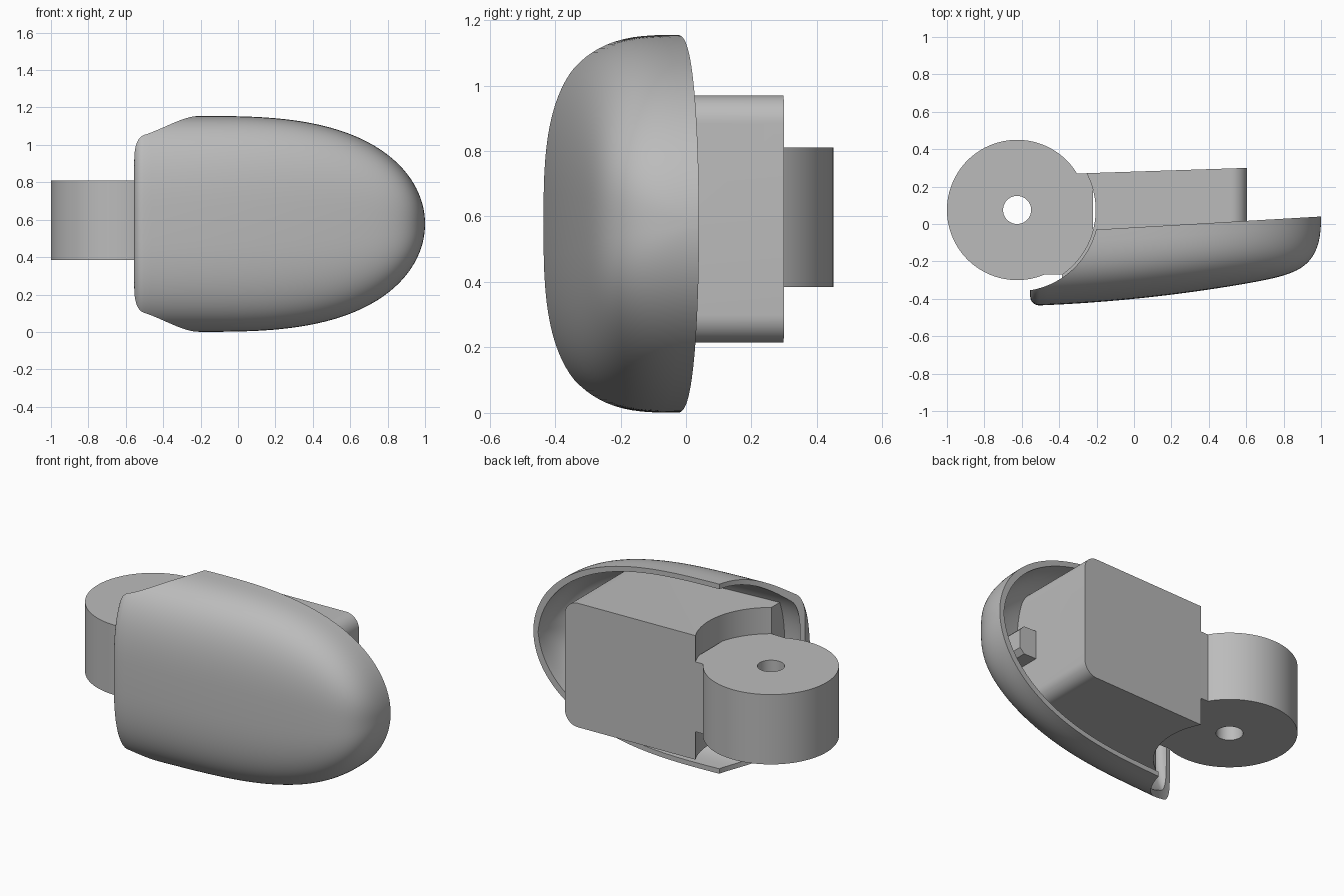
import bpy, bmesh, math
from mathutils import Vector

cube = bpy.data.objects.get("Cube")
if cube:
    bpy.data.objects.remove(cube, do_unlink=True)

grey = bpy.data.materials.new("mid grey")
grey.use_nodes = True
grey.diffuse_color = (0.5, 0.5, 0.5, 1)
grey.node_tree.nodes["Principled BSDF"].inputs["Base Color"].default_value = (0.5, 0.5, 0.5, 1)

MID = 0.5775            # height of the plane of symmetry
PIVOT = (-0.625, 0.075)  # hinge axis
LEFT = -0.555           # hinge end of the shell


def finish(name, bm):
    bmesh.ops.recalc_face_normals(bm, faces=bm.faces)
    mesh = bpy.data.meshes.new(name)
    bm.to_mesh(mesh)
    bm.free()
    mesh.materials.append(grey)
    obj = bpy.data.objects.new(name, mesh)
    bpy.context.collection.objects.link(obj)
    return obj


def prism(name, outline, axis, low, high):
    """Extrude an outline along z (x, y points) or y (x, z points)."""
    bm = bmesh.new()
    place = (lambda a, b, c: (a, b, c)) if axis == "z" else (lambda a, b, c: (a, c, b))
    face = bm.faces.new([bm.verts.new(place(a, b, low)) for a, b in outline])
    new = bmesh.ops.extrude_face_region(bm, geom=[face])["geom"]
    verts = [v for v in new if isinstance(v, bmesh.types.BMVert)]
    bmesh.ops.translate(bm, verts=verts, vec=Vector(place(0, 0, high - low)))
    return finish(name, bm)


def arc(cx, cy, r, start, end, steps):
    angles = [math.radians(start + (end - start) * i / steps) for i in range(steps + 1)]
    return [(cx + r * math.cos(a), cy + r * math.sin(a)) for a in angles]


def cylinder(name, r, low, high):
    return prism(name, arc(*PIVOT, r, 0, 357.5, 143), "z", low, high)


def boolean(obj, cutter, operation):
    mod = obj.modifiers.new("boolean", "BOOLEAN")
    mod.operation, mod.object, mod.solver = operation, cutter, "EXACT"
    bpy.context.view_layer.objects.active = obj
    bpy.ops.object.modifier_apply(modifier=mod.name)
    bpy.data.objects.remove(cutter, do_unlink=True)


def dome(name, inset=0.0, extra=0.0):
    """Loft superelliptic sections along x; extra extends the open side backwards."""
    r = 0.05
    stations = [LEFT + r * (1 - math.cos(i * math.pi / 12)) for i in range(6)]
    start = LEFT + r
    stations += [start + (1 - start) * math.sin(math.pi / 2 * i / 56) for i in range(56)] + [0.9997]
    bm = bmesh.new()
    rings = []
    for x in stations:
        s = max(0, (x + 0.2) / 1.2)
        rim = -0.03 + 0.0583 * (x + 0.2)
        half = 0.577 * math.sqrt(1 - s ** 2.9)
        front = -0.40 + 0.1 * x + 0.06 * x * x
        depth = (rim - front) * (1 - s ** 16) ** 0.4
        u = min(1, (x - LEFT) / r)
        loss = r * (1 - math.sqrt(u * (2 - u)))
        half = max(0.004, half - loss - inset)
        depth = max(0.004, depth - loss - inset)
        xx = LEFT + inset + (x - LEFT) * (1 - LEFT - 2 * inset) / (1 - LEFT)
        points = []
        for i in range(49):
            a = math.pi * i / 48
            c, sn = math.cos(a), max(0, math.sin(a))
            points.append((xx, rim - depth * sn ** 0.667, MID + math.copysign(half * abs(c) ** 0.667, c)))
        if extra:
            points = [(xx, rim + extra, points[0][2])] + points + [(xx, rim + extra, points[-1][2])]
        rings.append([bm.verts.new(p) for p in points])
    n = len(rings[0])
    for a, b in zip(rings, rings[1:]):
        for i in range(n):
            j = (i + 1) % n
            bm.faces.new((a[i], a[j], b[j], b[i]))
    bm.faces.new(rings[0])
    bm.faces.new(rings[-1])
    return finish(name, bm)


# Hollow shell with a curved clearance at the hinge end
shell = dome("shell")
boolean(shell, dome("shell_cavity", 0.03, 0.2), "DIFFERENCE")
boolean(shell, cylinder("shell_clearance", 0.435, -0.2, 1.4), "DIFFERENCE")

# Block seated in the shell, rounded at the free end, scooped at the hinge end
low, high, end, rad = 0.215, 0.97, 0.605, 0.085
outline = [(-0.386, high), (-0.386, low)]
outline += arc(end - rad, low + rad, rad, -90, 0, 10) + arc(end - rad, high - rad, rad, 0, 90, 10)
block = prism("block", outline, "y", -0.6, 0.28)
for v in block.data.vertices:
    if v.co.y > 0:
        v.co.y += 0.033 * v.co.x
boolean(block, cylinder("block_scoop", 0.42, -0.2, 1.4), "DIFFERENCE")
boolean(block, dome("block_seat", 0.015, 0.7), "INTERSECT")

# Small tab beyond the free end of the block
tab = prism("tab", [(0.58, 0.49), (0.69, 0.49), (0.72, 0.52), (0.72, 0.635), (0.69, 0.665), (0.58, 0.665)],
            "y", -0.6, -0.12)
boolean(tab, dome("tab_seat", 0.015, 0.7), "INTERSECT")

# Hinge knuckle with its neck and pin hole
knuckle = cylinder("hinge_knuckle", 0.375, 0.385, 0.81)
neck = prism("neck", [(-0.625, 0.1), (-0.31, 0.27), (-0.22, 0.272), (-0.22, -0.1), (-0.3, -0.2),
                      (-0.38, -0.27), (-0.48, -0.27)], "z", 0.385, 0.81)
boolean(knuckle, neck, "UNION")
boolean(knuckle, cylinder("pin_hole", 0.075, 0, 1.2), "DIFFERENCE")

# Smooth shading with crisp edges
for obj in (shell, block, tab, knuckle):
    bpy.ops.object.select_all(action="DESELECT")
    obj.select_set(True)
    bpy.context.view_layer.objects.active = obj
    bpy.ops.object.shade_smooth_by_angle(angle=math.radians(30))
